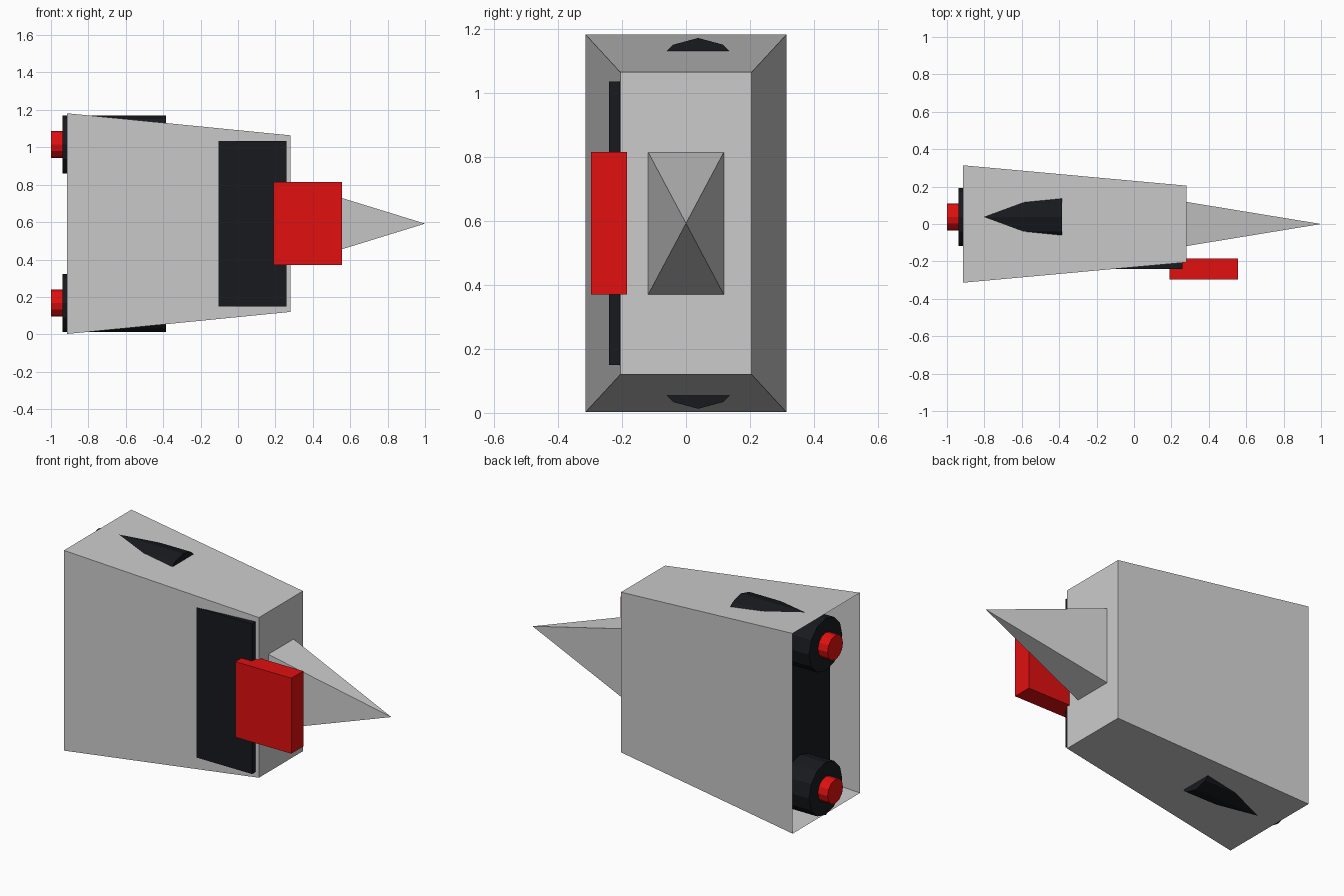
import bpy, bmesh, math
from mathutils import Matrix

if "Cube" in bpy.data.objects:
    bpy.data.objects.remove(bpy.data.objects["Cube"])

MID = 0.592  # height of the long axis


def material(name, rgb):
    m = bpy.data.materials.new(name)
    m.diffuse_color = (*rgb, 1)
    m.use_nodes = True
    m.node_tree.nodes["Principled BSDF"].inputs["Base Color"].default_value = m.diffuse_color
    return m


black = material("black", (0.009, 0.010, 0.013))
red = material("red", (0.75, 0.005, 0.005))


def finish(name, bm, mat=None):
    bmesh.ops.recalc_face_normals(bm, faces=bm.faces)
    mesh = bpy.data.meshes.new(name)
    bm.to_mesh(mesh)
    bm.free()
    ob = bpy.data.objects.new(name, mesh)
    bpy.context.collection.objects.link(ob)
    if mat:
        mesh.materials.append(mat)
    return ob


def ring(bm, x, hy, hz):
    return [bm.verts.new((x, sy * hy, MID + sz * hz))
            for sy, sz in ((-1, -1), (1, -1), (1, 1), (-1, 1))]


def box(name, x, y, z, mat):
    bm = bmesh.new()
    bmesh.ops.create_cube(bm, size=1)
    for v in bm.verts:
        v.co = [(lo + hi) / 2 + c * (hi - lo) for c, (lo, hi) in zip(v.co, (x, y, z))]
    return finish(name, bm, mat)


def tube(name, x0, x1, y, z, r, mat):
    # 12-sided cylinder along x with a corner at the top
    bm = bmesh.new()
    rot = Matrix.Rotation(math.pi / 2, 4, 'Y')
    bmesh.ops.create_cone(bm, cap_ends=True, segments=12, radius1=r, radius2=r,
                          depth=x1 - x0,
                          matrix=Matrix.Translation(((x0 + x1) / 2, y, z)) @ rot)
    return finish(name, bm, mat)


# Tapered body shell, open at the rear
bm = bmesh.new()
rear = ring(bm, -0.915, 0.314, 0.59)
front = ring(bm, 0.28, 0.205, 0.472)
for i in range(4):
    j = (i + 1) % 4
    bm.faces.new((rear[i], rear[j], front[j], front[i]))
bm.faces.new(front)
finish("body_shell", bm)

# Pointed nose
bm = bmesh.new()
base = ring(bm, 0.28, 0.118, 0.222)
tip = bm.verts.new((1.0, 0, MID))
bm.faces.new(base)
for i in range(4):
    bm.faces.new((base[i], base[(i + 1) % 4], tip))
finish("nose_spike", bm)

# Inner block that breaks through the front side, and the red side block
box("inner_block", (-0.77, 0.26), (-0.24, 0.19), (0.15, 1.035), black)
box("side_block", (0.19, 0.555), (-0.296, -0.185), (0.37, 0.815), red)

# Upper and lower engines with red nozzles
for label, s in (("upper", 1), ("lower", -1)):
    z = MID + s * 0.424
    tube(label + "_engine", -0.937, -0.385, 0.038, z, 0.155, black)
    tube(label + "_nozzle", -1.0, -0.92, 0.038, z, 0.072, red)
